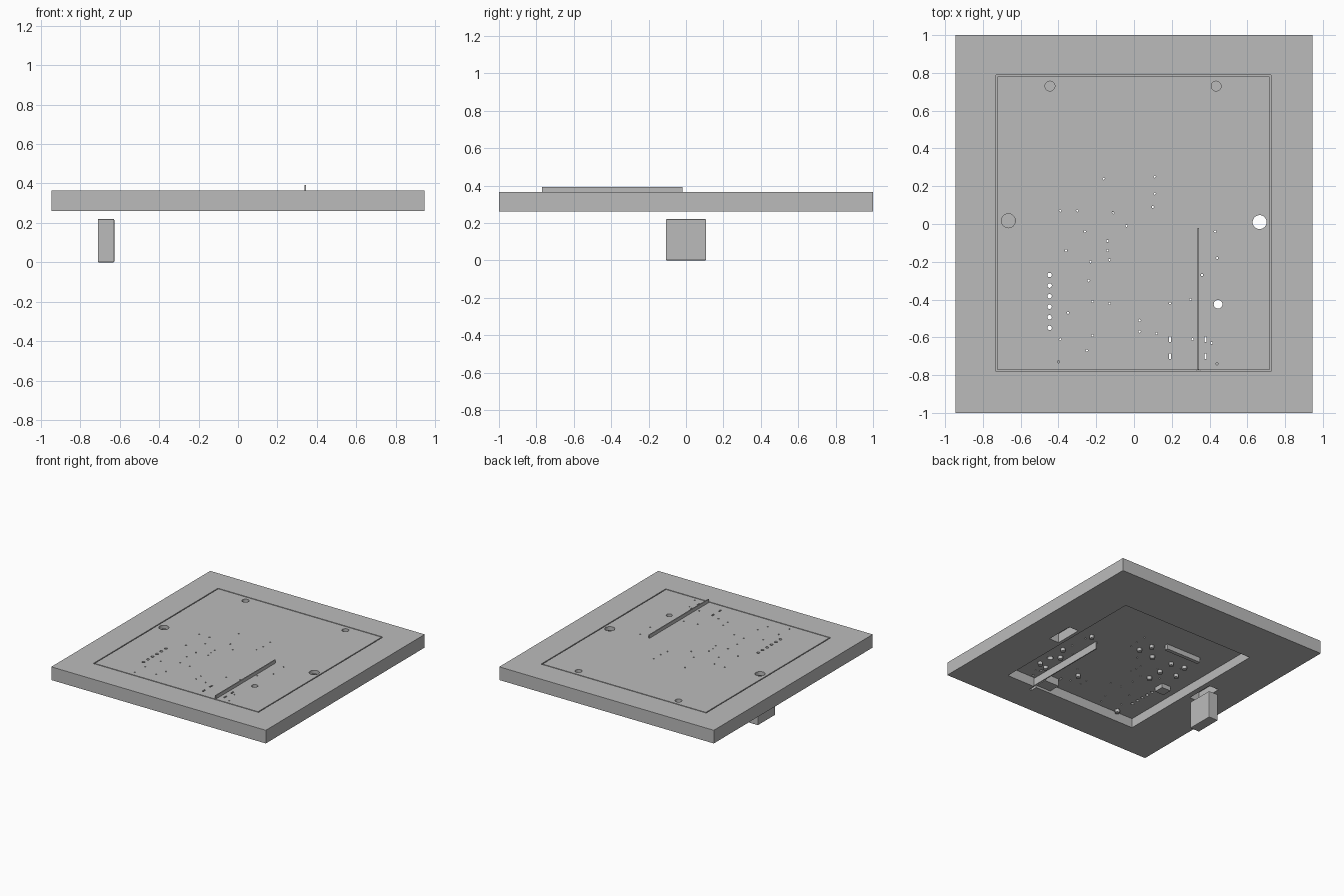
import bpy, bmesh
from mathutils import Matrix, Vector

cube = bpy.data.objects.get("Cube")
if cube:
    bpy.data.objects.remove(cube, do_unlink=True)

grey = bpy.data.materials.new("plain grey")
grey.use_nodes = True
grey.diffuse_color = (0.5, 0.5, 0.5, 1)
grey.node_tree.nodes["Principled BSDF"].inputs["Base Color"].default_value = grey.diffuse_color


def add_box(bm, x, y, z):
    size = [b - a for a, b in (x, y, z)]
    mid = [(a + b) / 2 for a, b in (x, y, z)]
    m = Matrix.Translation(mid) @ Matrix.Diagonal(Vector(size + [1]))
    bmesh.ops.create_cube(bm, size=1, matrix=m)


def add_cylinder(bm, x, y, r, z, sides):
    m = Matrix.Translation((x, y, (z[0] + z[1]) / 2))
    bmesh.ops.create_cone(bm, cap_ends=True, segments=sides, radius1=r, radius2=r,
                          depth=z[1] - z[0], matrix=m)


def make(name, bm):
    mesh = bpy.data.meshes.new(name)
    bm.to_mesh(mesh)
    bm.free()
    mesh.materials.append(grey)
    obj = bpy.data.objects.new(name, mesh)
    bpy.context.collection.objects.link(obj)
    return obj


def boxes(name, *specs):
    bm = bmesh.new()
    for spec in specs:
        add_box(bm, *spec)
    return make(name, bm)


def apply(obj, mod):
    bpy.context.view_layer.objects.active = obj
    bpy.ops.object.modifier_apply(modifier=mod.name)


def cut(obj, cutter):
    cutter.hide_render = True
    mod = obj.modifiers.new("cut", 'BOOLEAN')
    mod.operation = 'DIFFERENCE'
    mod.solver = 'EXACT'
    mod.object = cutter
    apply(obj, mod)
    bpy.data.objects.remove(cutter, do_unlink=True)


BOTTOM, LEDGE, TOP = 0.26, 0.335, 0.365

# Frame with a seat for the board, a pocket below and a slot on each side
frame = boxes("frame", ((-0.945, 0.945), (-1, 1), (BOTTOM, TOP)))
cut(frame, boxes("seat_cutter", ((-0.73, 0.725), (-0.78, 0.79), (LEDGE, 0.5))))
cut(frame, boxes("pocket_cutter", ((-0.585, 0.6), (-0.72, 0.62), (0.2, 0.4))))
cut(frame, boxes("slot_cutter", *[((s * 0.67 - 0.043, s * 0.67 + 0.043), (-0.112, 0.112), (0.2, 0.4))
                                  for s in (-1, 1)]))
cut(frame, boxes("rail_slot_cutter", ((0.33, 0.35), (-0.775, -0.7), (0.2, 0.4))))

# Board with mounting holes, a row of pin holes and small vias
board = boxes("board", ((-0.722, 0.717), (-0.772, 0.782), (LEDGE, TOP)))
bm = bmesh.new()
for x, y, r in ((-0.445, 0.73, 0.026), (0.435, 0.73, 0.026), (-0.665, 0.017, 0.037),
                (0.665, 0.01, 0.037), (0.445, -0.425, 0.023)):
    add_cylinder(bm, x, y, r, (0.3, 0.4), 32)
for i in range(6):
    add_cylinder(bm, -0.447, -0.27 - 0.056 * i, 0.012, (0.3, 0.4), 16)
for x in (0.19, 0.378):
    for y in (-0.61, -0.7):
        add_box(bm, (x - 0.006, x + 0.006), (y - 0.015, y + 0.015), (0.3, 0.4))
vias = [(-.16, .24), (.11, .25), (.11, .16), (.1, .09), (-.39, .07), (-.3, .07), (-.11, .06),
        (-.26, -.04), (-.04, -.01), (-.14, -.09), (-.36, -.14), (-.14, -.14), (-.13, -.19),
        (-.23, -.2), (-.24, -.3), (-.22, -.41), (-.13, -.42), (-.35, -.47), (-.39, -.61),
        (-.25, -.67), (-.22, -.59), (.03, -.51), (.03, -.57), (.12, -.58), (.19, -.42),
        (.3, -.4), (.43, -.04), (.44, -.18), (.36, -.27), (.31, -.61), (.41, -.63),
        (-.4, -.73), (.44, -.74)]
for x, y in vias:
    add_cylinder(bm, x, y, 0.006, (0.3, 0.4), 8)
cut(board, make("hole_cutter", bm))

# Upright rail that passes through the board
boxes("upright_rail", ((0.336, 0.344), (-0.77, -0.02), (0.275, 0.392)))

# Parts hanging under the board
boxes("connector", ((0.2, 0.33), (-0.715, -0.62), (0.275, LEDGE)))
boxes("pin_header", ((-0.39, -0.08), (0.255, 0.285), (0.295, LEDGE)))
boxes("chip", ((-0.5, -0.42), (-0.26, -0.18), (0.3, LEDGE)))
bm = bmesh.new()
for x, y in ((-.01, .19), (.03, .1), (-.11, .08), (-.28, .09), (-.29, -.05), (-.29, -.17),
             (-.42, -.02), (-.39, .11), (.42, .02), (.46, -.26), (.4, -.36), (.46, -.52),
             (.39, -.54), (.13, -.48), (-.42, -.69)):
    add_cylinder(bm, x, y, 0.018, (0.31, LEDGE), 12)
make("small_components", bm)

# Loose clip block below the right-hand slot
clip = boxes("clip_block", ((-0.71, -0.627), (-0.108, 0.108), (0, 0.22)))
mod = clip.modifiers.new("soft edges", 'BEVEL')
mod.width = 0.005
mod.segments = 2
apply(clip, mod)
